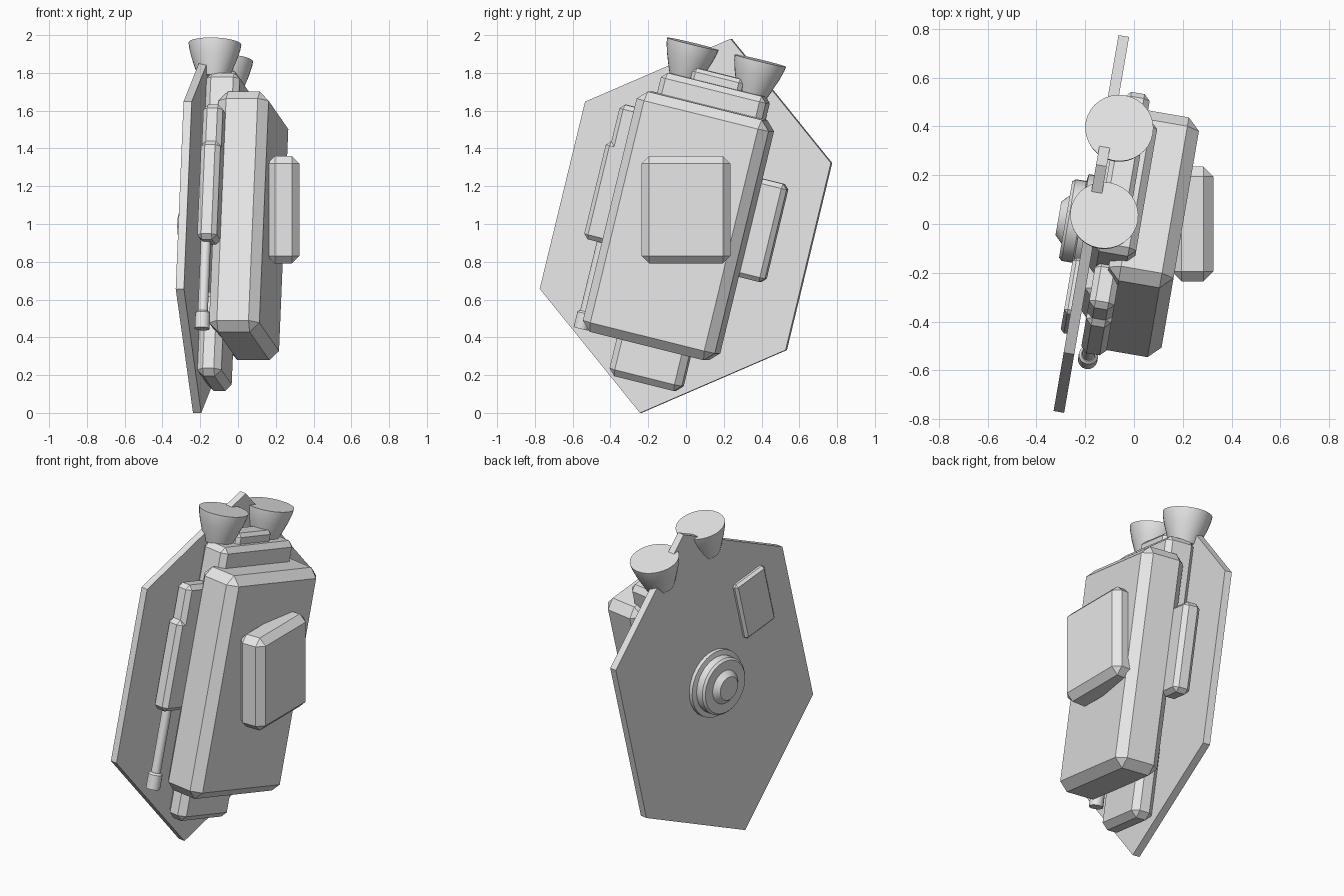
import bpy, bmesh, math
from mathutils import Matrix, Vector

if "Cube" in bpy.data.objects:
    bpy.data.objects.remove(bpy.data.objects["Cube"], do_unlink=True)

grey = bpy.data.materials.new("light_grey")
grey.use_nodes = True
grey.diffuse_color = (0.8, 0.8, 0.8, 1)
grey.node_tree.nodes["Principled BSDF"].inputs["Base Color"].default_value = (0.8, 0.8, 0.8, 1)

# Leaning frame of the pack: x is away from the plate, y across, z along the body
FRAME = (Matrix.Translation((-0.175, 0, 0.99))
         @ Matrix.Rotation(math.radians(-9.8), 4, 'Z')
         @ Matrix.Rotation(math.radians(-13.8), 4, 'X'))


def finish(name, bm, matrix=FRAME):
    bmesh.ops.recalc_face_normals(bm, faces=bm.faces)
    mesh = bpy.data.meshes.new(name)
    bm.to_mesh(mesh)
    bm.free()
    mesh.materials.append(grey)
    obj = bpy.data.objects.new(name, mesh)
    bpy.context.collection.objects.link(obj)
    obj.matrix_world = matrix
    bpy.ops.object.select_all(action='DESELECT')
    obj.select_set(True)
    bpy.context.view_layer.objects.active = obj
    bpy.ops.object.shade_smooth_by_angle(angle=math.radians(30))
    return obj


def box(name, x, y, z, bevel, matrix=FRAME):
    """Bevelled box from its (min, max) range on each axis."""
    bm = bmesh.new()
    bmesh.ops.create_cube(bm, size=1)
    for v in bm.verts:
        v.co = Vector([(a + b) / 2 + (b - a) * c for (a, b), c in zip((x, y, z), v.co)])
    bmesh.ops.bevel(bm, geom=bm.edges[:], offset=bevel, segments=1, affect='EDGES')
    return finish(name, bm, matrix)


def turned(name, profile, matrix, sides=32):
    """Closed solid turned around z from (radius, height) points."""
    bm = bmesh.new()
    rings = []
    for r, h in profile:
        rings.append([bm.verts.new((r * math.cos(i * math.tau / sides),
                                    r * math.sin(i * math.tau / sides), h))
                      for i in range(sides)])
    for low, high in zip(rings, rings[1:]):
        for i in range(sides):
            j = (i + 1) % sides
            bm.faces.new((low[i], low[j], high[j], high[i]))
    bm.faces.new(rings[0])
    bm.faces.new(rings[-1])
    return finish(name, bm, matrix)


# Hexagonal back plate
bm = bmesh.new()
outline = [(0, 1.02), (0.68, 0.51), (0.68, -0.51), (0, -1.02), (-0.68, -0.51), (-0.68, 0.51)]
face = bm.faces.new([bm.verts.new((-0.022, y, z)) for y, z in outline])
extruded = bmesh.ops.extrude_face_region(bm, geom=[face])["geom"]
bmesh.ops.translate(bm, vec=(0.044, 0, 0),
                    verts=[g for g in extruded if isinstance(g, bmesh.types.BMVert)])
finish("back_plate", bm)

# Main body and inner core blocks
box("main_body", (0.1, 0.37), (-0.365, 0.365), (-0.655, 0.655), 0.05)
box("upper_core", (0.02, 0.2), (-0.29, 0.29), (0.3, 0.77), 0.03)
box("top_cap", (0.03, 0.15), (-0.14, 0.14), (0.7, 0.83), 0.02)
box("lower_core", (0.02, 0.15), (-0.2, 0.2), (-0.86, -0.4), 0.035)

# Upright outer pack
box("outer_pack", (0.155, 0.325), (-0.235, 0.235), (0.79, 1.36), 0.04, Matrix.Identity(4))

# Side pods
for side, label in ((-1, "front"), (1, "rear")):
    box(label + "_side_pod", (0.045, 0.15), sorted((side * 0.5, side * 0.33)),
        (-0.19, 0.345), 0.025)
box("upper_pod", (0.045, 0.15), (-0.475, -0.28), (0.2, 0.55), 0.025)
box("plate_hatch", (-0.05, 0.0), (-0.51, -0.27), (0.13, 0.5), 0.015)

# Rod with tip under the front pod
turned("pod_rod", [(0.027, -0.62), (0.027, -0.15)],
       FRAME @ Matrix.Translation((0.08, -0.405, 0)), 16)
turned("rod_tip", [(0.04, -0.66), (0.04, -0.575), (0.03, -0.565)],
       FRAME @ Matrix.Translation((0.08, -0.405, 0)), 16)

# Pair of flared nozzles
for side, label in ((-1, "front"), (1, "rear")):
    turned(label + "_nozzle",
           [(0.08, 0.76), (0.1, 0.81), (0.122, 0.87), (0.136, 0.92), (0.14, 0.947)],
           FRAME @ Matrix.Translation((0.046, side * 0.187, 0)))

# Stepped round hub on the back of the plate
turned("back_hub",
       [(0.2, 0), (0.2, 0.045), (0.17, 0.05), (0.17, 0.095), (0.158, 0.107),
        (0.1, 0.107), (0.07, 0.137)],
       FRAME @ Matrix.Rotation(math.radians(-90), 4, 'Y'))
